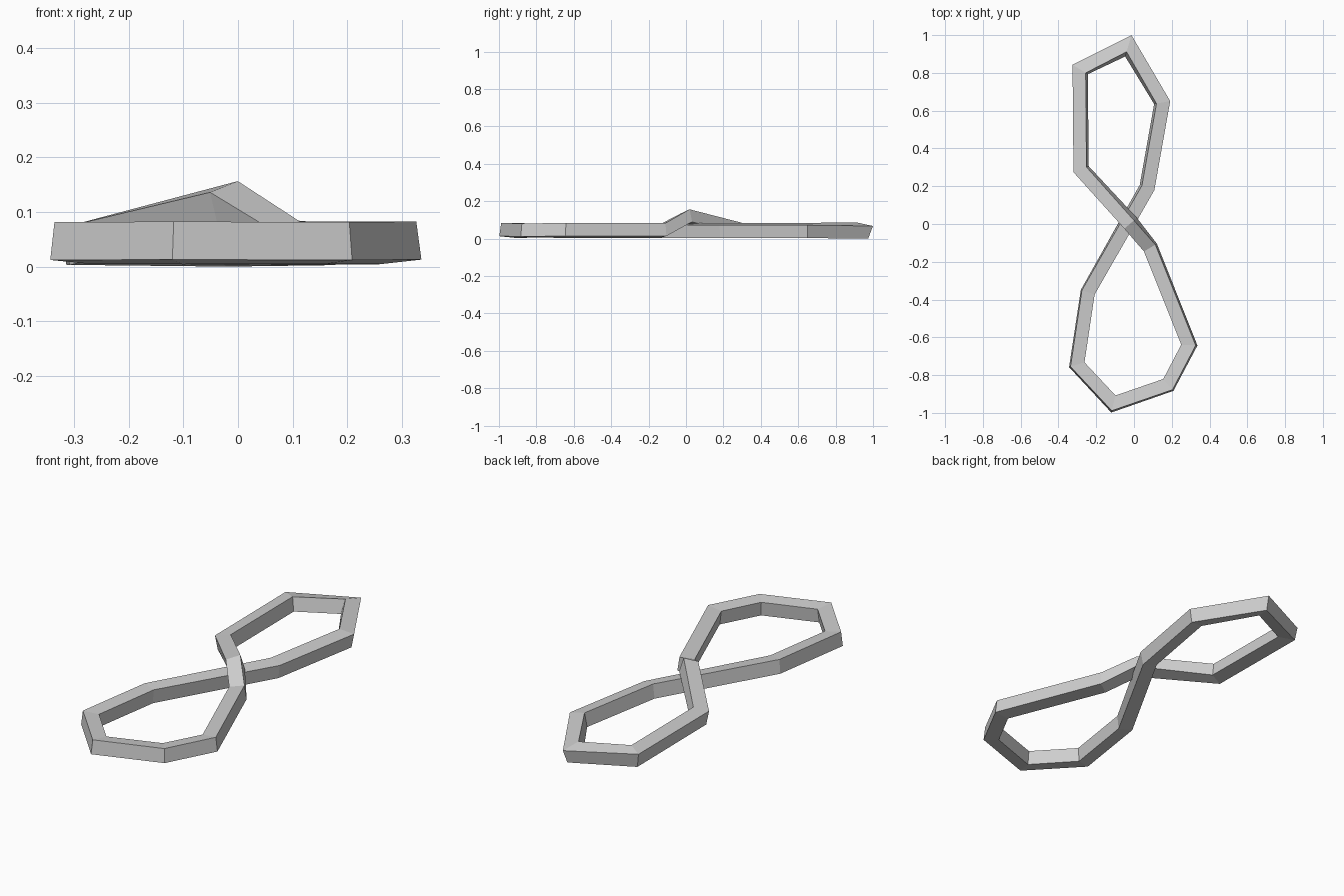
import bpy
import bmesh
from math import radians
from mathutils import Vector, Matrix

cube = bpy.data.objects.get("Cube")
if cube:
    bpy.data.objects.remove(cube, do_unlink=True)

HALF = 0.035   # half the side of the square bar
BASE = 0.044   # height of the bar's centre line

# Centre line of the figure eight: x, y, z, roll in degrees
PATH = [
    (-0.018, 0.004, 0.1135, 17),   # raised crossing
    (-0.28, 0.29, BASE, 10),       # back loop
    (-0.285, 0.818, BASE, 9),
    (-0.03, 0.943, BASE, 16),
    (0.149, 0.643, BASE, 10),
    (0.069, 0.193, BASE, 10),
    (-0.245, -0.361, BASE, 5),     # front loop
    (-0.303, -0.745, BASE, 6),
    (-0.109, -0.953, BASE, 7),
    (0.182, -0.852, BASE, 6),
    (0.293, -0.641, BASE, 7),
    (0.087, -0.125, BASE, 8),
]

# Plain grey material
grey = bpy.data.materials.new("light_grey")
grey.use_nodes = True
colour = (0.62, 0.62, 0.62, 1)
grey.diffuse_color = colour
grey.node_tree.nodes["Principled BSDF"].inputs["Base Color"].default_value = colour


def section(bm, i):
    """Four corners of the rolled square, mitred at path point i."""
    x, y, z, roll = PATH[i]
    here = Vector((x, y))
    before = (here - Vector(PATH[i - 1][:2])).normalized()
    after = (Vector(PATH[(i + 1) % len(PATH)][:2]) - here).normalized()
    along = (before + after).normalized()
    side = Vector((along.y, -along.x, 0)) / along.dot(before)
    spin = Matrix.Rotation(radians(roll), 2)
    corners = []
    for a, b in ((-1, -1), (1, -1), (1, 1), (-1, 1)):
        p = spin @ Vector((a * HALF, b * HALF))
        corners.append(bm.verts.new(Vector((x, y, z)) + side * p.x + Vector((0, 0, p.y))))
    return corners


# Closed square bar swept round the path
bm = bmesh.new()
rings = [section(bm, i) for i in range(len(PATH))]
for i, ring in enumerate(rings):
    nxt = rings[(i + 1) % len(rings)]
    for k in range(4):
        m = (k + 1) % 4
        bm.faces.new((ring[k], ring[m], nxt[m], nxt[k]))
bmesh.ops.recalc_face_normals(bm, faces=bm.faces)

# Rest the bar on the ground
low = min(v.co.z for v in bm.verts)
bmesh.ops.translate(bm, verts=bm.verts, vec=(0, 0, -low))

mesh = bpy.data.meshes.new("figure_eight_band")
bm.to_mesh(mesh)
bm.free()
mesh.materials.append(grey)
band = bpy.data.objects.new("figure_eight_band", mesh)
bpy.context.collection.objects.link(band)
